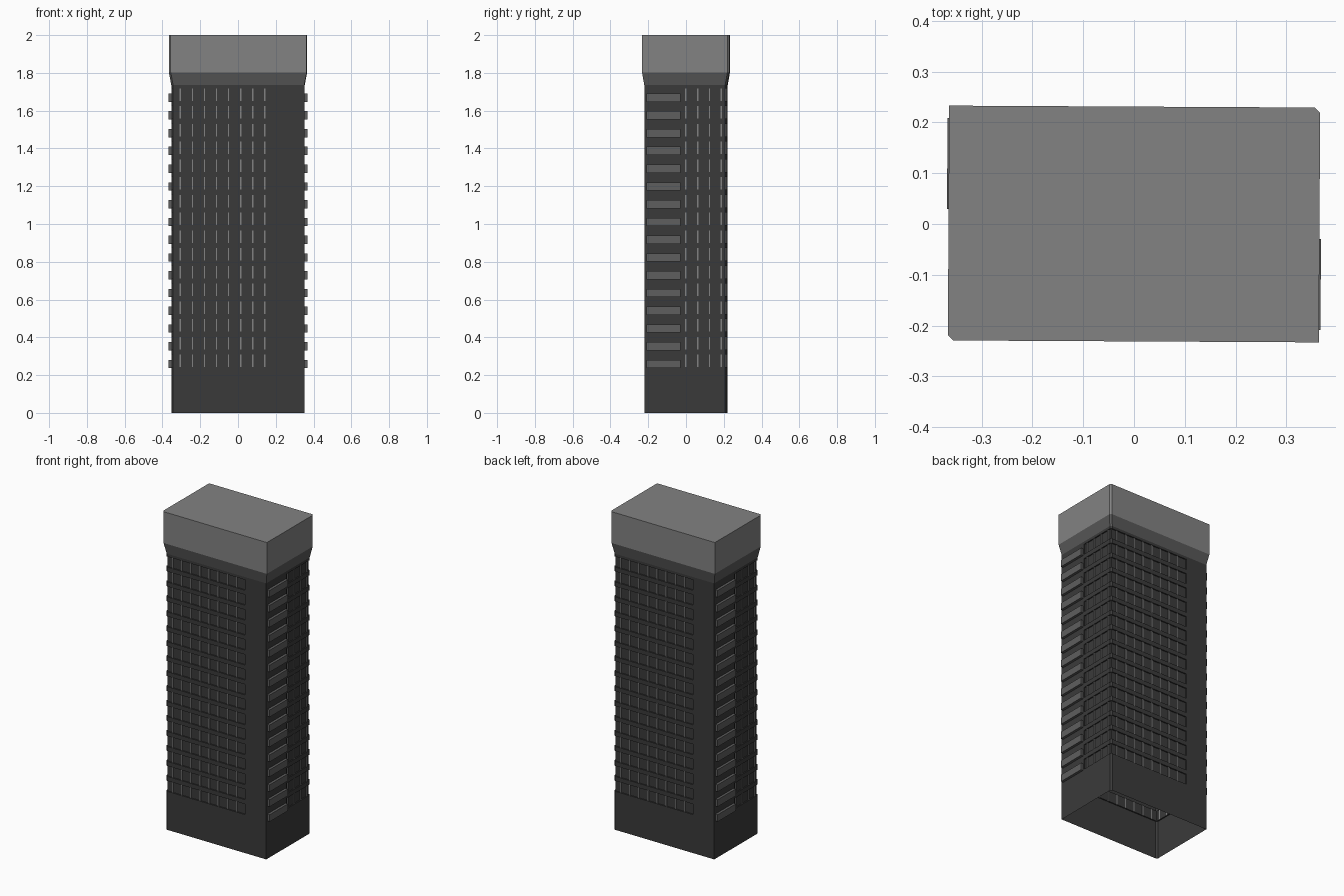
import bpy, bmesh, math
from mathutils import Matrix

if "Cube" in bpy.data.objects:
    bpy.data.objects.remove(bpy.data.objects["Cube"])

FLOORS, Z0, STEP = 16, 0.242, 0.094
WIN_H, RECESS = 0.066, 0.007
TURN = Matrix.Rotation(math.radians(-0.3), 4, 'Z')
HALF = Matrix.Rotation(math.pi, 4, 'Z')


def material(name, v):
    m = bpy.data.materials.new(name)
    m.diffuse_color = (v, v, v, 1)
    m.use_nodes = True
    m.node_tree.nodes["Principled BSDF"].inputs["Base Color"].default_value = m.diffuse_color
    return m


DARK = material("dark wall", 0.042)
MID = material("mid grey", 0.112)
FLARE = material("flare grey", 0.10)
LIGHT = material("light concrete", 0.225)


def finish(bm, name, mats):
    bmesh.ops.remove_doubles(bm, verts=bm.verts, dist=1e-5)
    bmesh.ops.dissolve_degenerate(bm, edges=bm.edges, dist=1e-5)
    bmesh.ops.recalc_face_normals(bm, faces=bm.faces)
    bm.transform(TURN)
    me = bpy.data.meshes.new(name)
    bm.to_mesh(me)
    bm.free()
    for m in mats:
        me.materials.append(m)
    ob = bpy.data.objects.new(name, me)
    bpy.context.collection.objects.link(ob)
    return ob


def outline(hx, hy, r=0.0):
    # half outline with a chamfered corner; the other half is turned 180 degrees
    c = 0.010
    half = [(hx, -hy), (hx, -0.02), (hx - r, -0.02), (hx - r, hy - c),
            (hx - c, hy - r), (-0.205, hy - r), (-0.205, hy)]
    return half + [(-x, -y) for x, y in half]


def loft(bm, rings):
    rows = [[bm.verts.new((x, y, z)) for x, y in pts] for pts, z in rings]
    for a, b in zip(rows, rows[1:]):
        for i in range(len(a)):
            j = (i + 1) % len(a)
            bm.faces.new((a[i], a[j], b[j], b[i]))
    return rows


def boxes(name, mat, items):
    # each box is (min, max), repeated on the opposite side
    bm = bmesh.new()
    for lo, hi in items:
        size = [h - l for l, h in zip(lo, hi)]
        mid = [(l + h) / 2 for l, h in zip(lo, hi)]
        m = Matrix.Translation(mid) @ Matrix.Diagonal((*size, 1))
        for t in (Matrix.Identity(4), HALF):
            bmesh.ops.create_cube(bm, size=1, matrix=t @ m)
    return finish(bm, name, [mat])


BX, BY = 0.352, 0.219
full, inset = outline(BX, BY), outline(BX, BY, RECESS)

# hollow tower with recessed window bands wrapping two corners
rings = [(full, 0)]
for i in range(FLOORS):
    z = Z0 + i * STEP
    rings += [(full, z), (inset, z), (inset, z + WIN_H), (full, z + WIN_H)]
rings.append((full, 1.735))
bm = bmesh.new()
loft(bm, rings)
finish(bm, "tower_body", [DARK])

# flared collar and roof block
wide = outline(0.365, 0.231)
bm = bmesh.new()
loft(bm, [(full, 1.735), (wide, 1.803)])
finish(bm, "flared_collar", [FLARE])
bm = bmesh.new()
rows = loft(bm, [(wide, 1.803), (wide, 2.0)])
bm.faces.new(rows[-1])
finish(bm, "roof_block", [LIGHT])

# window mullions
bars = []
for i in range(FLOORS):
    z, w = Z0 + i * STEP, 0.0035
    for k in range(8):
        x = 0.304 - k * 0.0638
        bars.append(((x - w, BY - RECESS - 0.001, z), (x + w, BY - 0.002, z + WIN_H)))
    for k in range(4):
        y = 0.001 + k * 0.0625
        bars.append(((BX - RECESS - 0.001, y - w, z), (BX - 0.002, y + w, z + WIN_H)))
boxes("window_mullions", LIGHT, bars)

# balconies on the two short sides
boxes("balconies", MID, [((BX - 0.002, -0.207, 0.237 + i * STEP),
                          (BX + 0.016, -0.028, 0.281 + i * STEP)) for i in range(FLOORS)])
